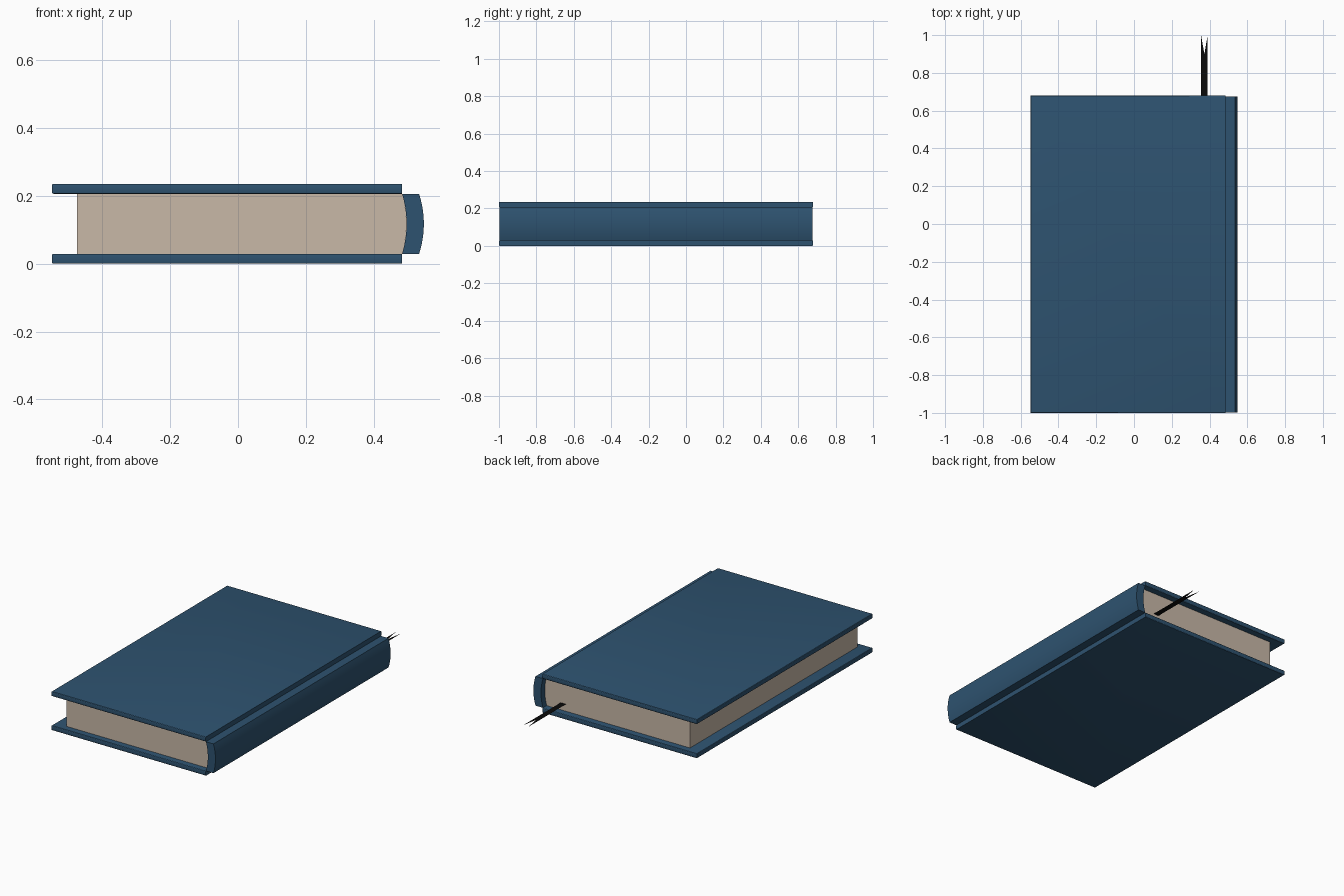
import bpy, bmesh

if "Cube" in bpy.data.objects:
    bpy.data.objects.remove(bpy.data.objects["Cube"])

# Materials
def material(name, rgb):
    m = bpy.data.materials.new(name)
    m.diffuse_color = (*rgb, 1)
    m.use_nodes = True
    m.node_tree.nodes["Principled BSDF"].inputs["Base Color"].default_value = m.diffuse_color
    return m

BLUE = material("blue_cloth", (0.027, 0.085, 0.16))
PAPER = material("paper", (0.58, 0.48, 0.39))
BLACK = material("black_ribbon", (0.003, 0.003, 0.003))

def finish(name, bm, mat):
    bmesh.ops.recalc_face_normals(bm, faces=bm.faces[:])
    me = bpy.data.meshes.new(name)
    bm.to_mesh(me)
    bm.free()
    me.materials.append(mat)
    ob = bpy.data.objects.new(name, me)
    bpy.context.collection.objects.link(ob)
    bpy.ops.object.select_all(action='DESELECT')
    ob.select_set(True)
    bpy.context.view_layer.objects.active = ob
    bpy.ops.object.shade_smooth_by_angle(angle=0.5)
    return ob

def prism(profile, y0, y1):
    """Extrude an x-z profile along y."""
    bm = bmesh.new()
    f = bm.faces.new([bm.verts.new((x, y0, z)) for x, z in profile])
    ext = bmesh.ops.extrude_face_region(bm, geom=[f])["geom"]
    bmesh.ops.translate(bm, vec=(0, y1 - y0, 0),
                        verts=[v for v in ext if isinstance(v, bmesh.types.BMVert)])
    return bm

LEFT, HINGE, THICK, HEIGHT = -0.549, 0.484, 0.029, 0.235
LOW, HIGH = THICK, HEIGHT - THICK

def arc(x, bulge, n=12):
    """Shallow curve from the lower board to the upper board."""
    return [(x + bulge * (1 - (2 * i / n - 1) ** 2), LOW + (HIGH - LOW) * i / n)
            for i in range(n + 1)]

# Cover boards, rounded on the three outer sides and square at the hinge
for name, z in (("back_cover", 0), ("front_cover", HIGH)):
    bm = prism([(LEFT, z), (HINGE, z), (HINGE, z + THICK), (LEFT, z + THICK)], -1, 0.68)
    rim = [e for e in bm.edges
           if abs(e.verts[0].co.z - e.verts[1].co.z) < 1e-5
           and not all(v.co.x > HINGE - 1e-4 for v in e.verts)]
    bmesh.ops.bevel(bm, geom=rim, offset=0.005, segments=3, profile=0.5, affect='EDGES')
    finish(name, bm, BLUE)

# Curved spine
finish("spine", prism(arc(0.534, 0.014) + arc(HINGE, 0.013)[::-1], -0.998, 0.676), BLUE)

# Page block, following the inside of the spine
finish("pages", prism([(-0.475, HIGH), (-0.475, LOW)] + arc(HINGE, 0.0128), -0.962, 0.64), PAPER)

# Flat ribbon bookmark with a notched end
bm = bmesh.new()
outline = [(0.355, 0.6), (0.39, 0.6), (0.39, 1.0), (0.3725, 0.9), (0.355, 1.0)]
bm.faces.new([bm.verts.new((x, y, 0.072)) for x, y in outline])
finish("ribbon_bookmark", bm, BLACK)
